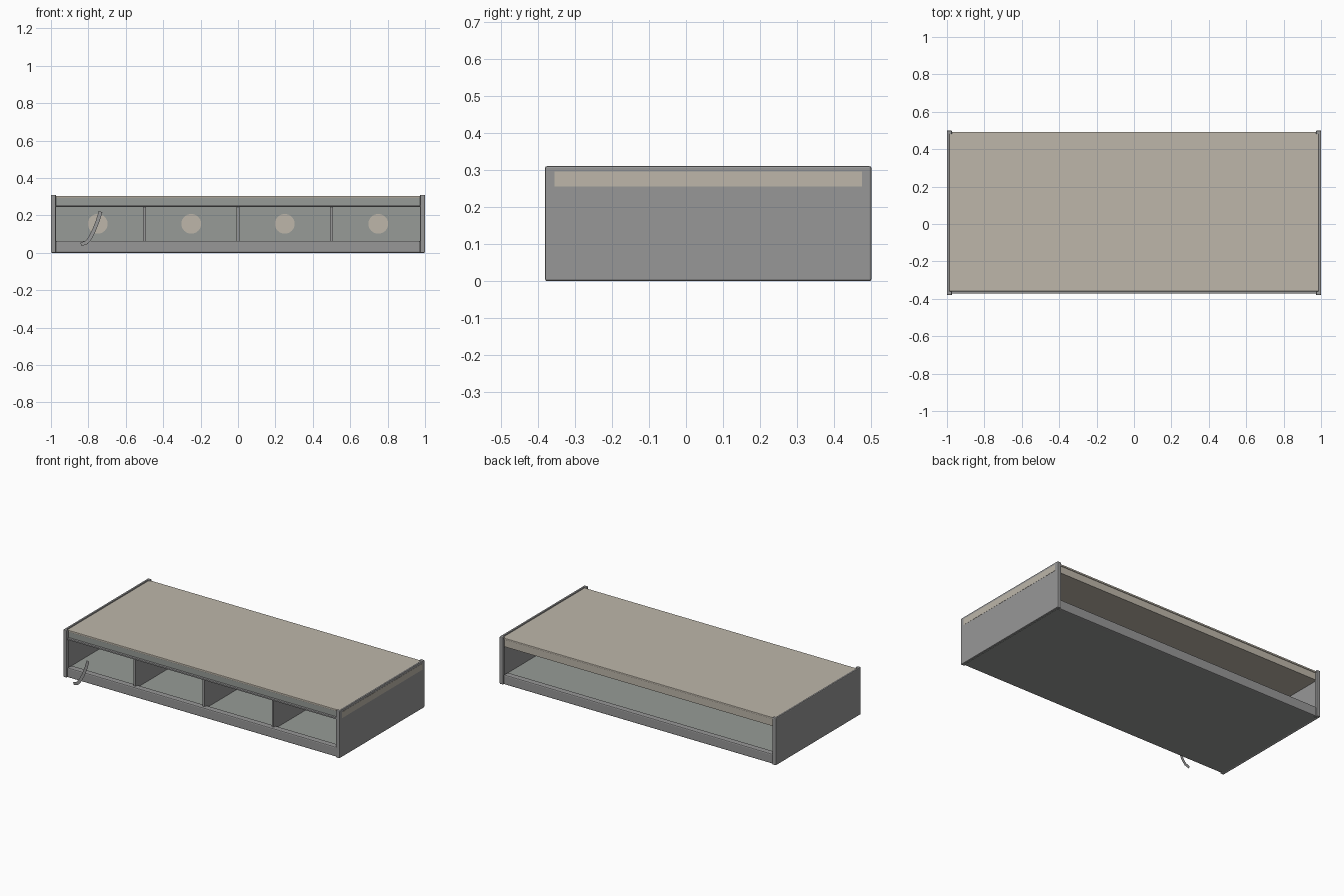
import bpy
import bmesh
from mathutils import Vector

if "Cube" in bpy.data.objects:
    bpy.data.objects.remove(bpy.data.objects["Cube"])


def material(name, colour):
    m = bpy.data.materials.new(name)
    m.use_nodes = True
    m.diffuse_color = (*colour, 1)
    m.node_tree.nodes["Principled BSDF"].inputs["Base Color"].default_value = (*colour, 1)
    return m


grey = material("cool grey", (0.31, 0.33, 0.31))
side_grey = material("neutral grey", (0.31, 0.31, 0.31))
beige = material("warm beige", (0.51, 0.47, 0.40))


def finish(name, bm, mat, bevel=0):
    mesh = bpy.data.meshes.new(name)
    bm.to_mesh(mesh)
    bm.free()
    mesh.materials.append(mat)
    ob = bpy.data.objects.new(name, mesh)
    bpy.context.collection.objects.link(ob)
    if bevel:
        mod = ob.modifiers.new("soft edges", "BEVEL")
        mod.width = bevel
        mod.segments = 2
    return ob


def box(name, x, y, z, mat, bevel=0):
    bm = bmesh.new()
    bmesh.ops.create_cube(bm, size=1)
    for v in bm.verts:
        v.co = Vector([(a + b) / 2 + c * (b - a) for (a, b), c in zip((x, y, z), v.co)])
    return finish(name, bm, mat, bevel)


# Side panels with rounded end posts
for side, s in (("left", 1), ("right", -1)):
    def span(a, b):
        return tuple(sorted((s * a, s * b)))
    box(side + "_panel", span(0.986, 1), (-0.38, 0.5), (0, 0.31), side_grey, 0.005)
    for end, y in (("front", (-0.38, -0.36)), ("back", (0.48, 0.5))):
        box(f"{side}_{end}_post", span(0.973, 1), y, (0, 0.31), side_grey, 0.005)

# Label strip on one side
box("side_label_strip", (0.998, 1.001), (-0.355, 0.475), (0.255, 0.295), beige)

# Top deck with its back fascia and front rail
box("top_deck", (-0.986, 0.986), (-0.36, 0.492), (0.292, 0.304), beige, 0.003)
box("back_fascia", (-0.975, 0.975), (0.475, 0.488), (0.25, 0.295), beige)
box("back_fascia_lip", (-0.975, 0.975), (0.45, 0.488), (0.246, 0.254), beige)
box("deck_underside", (-0.986, 0.986), (-0.35, 0.475), (0.25, 0.255), beige)
box("front_rail", (-0.975, 0.975), (-0.358, -0.345), (0.25, 0.293), grey)
box("front_rail_lip", (-0.975, 0.975), (-0.372, -0.345), (0.246, 0.256), side_grey, 0.002)

# Base with raised front and back rails
box("base", (-0.986, 0.986), (-0.36, 0.48), (0, 0.05), grey)
for end, y in (("front", (-0.372, -0.33)), ("back", (0.45, 0.492))):
    box(f"{end}_base_rail", (-0.975, 0.975), y, (0, 0.064), side_grey, 0.007)

# Inner wall and compartment dividers
box("inner_wall", (-0.986, 0.986), (0, 0.012), (0.05, 0.25), grey)
for i in range(3):
    x = 0.5 * (i - 1)
    box(f"divider_{i + 1}", (x - 0.007, x + 0.007), (-0.355, 0), (0.05, 0.25), side_grey)

# Round discs on the inner wall, one in each compartment
for i in range(4):
    bm = bmesh.new()
    bmesh.ops.create_cone(bm, cap_ends=True, segments=32, radius1=0.053,
                          radius2=0.053, depth=0.006)
    disc = finish(f"wall_disc_{i + 1}", bm, beige)
    disc.rotation_euler.x = 1.5708
    disc.location = (0.5 * i - 0.75, -0.002, 0.155)

# Flat curved strap standing in front of one compartment
path = [Vector(p) for p in ((-0.735, 0.22), (-0.75, 0.17), (-0.77, 0.12),
                            (-0.79, 0.08), (-0.81, 0.055), (-0.84, 0.045))]
bm = bmesh.new()
rows = []
for i, p in enumerate(path):
    t = (path[min(i + 1, len(path) - 1)] - path[max(i - 1, 0)]).normalized()
    n = Vector((-t.y, t.x)) * 0.01
    rows.append([bm.verts.new((q.x, -0.5, q.y)) for q in (p - n, p + n)])
for a, b in zip(rows, rows[1:]):
    bm.faces.new((a[0], a[1], b[1], b[0]))
bmesh.ops.recalc_face_normals(bm, faces=bm.faces)
if bm.faces[:][0].normal.y > 0:
    bmesh.ops.reverse_faces(bm, faces=bm.faces)
finish("front_strap", bm, side_grey)
